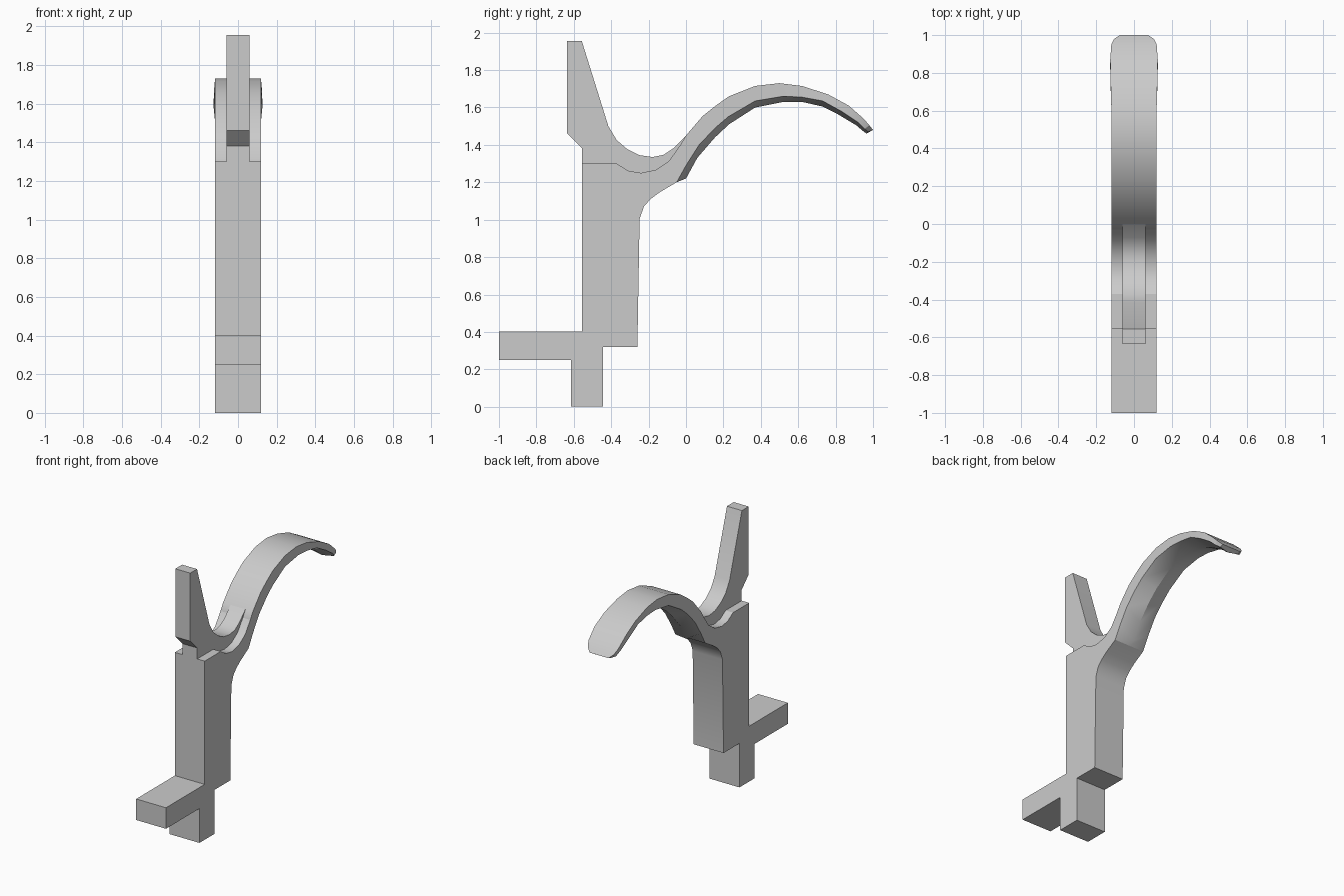
import bpy, bmesh, math


def add_mesh(name, rings):
    """Closed solid skinned through matching rings of points."""
    bm = bmesh.new()
    rows = [[bm.verts.new(p) for p in ring] for ring in rings]
    n = len(rows[0])
    for a, b in zip(rows, rows[1:]):
        for i in range(n):
            j = (i + 1) % n
            bm.faces.new((a[i], a[j], b[j], b[i]))
    bm.faces.new(rows[0][::-1])
    bm.faces.new(rows[-1])
    bmesh.ops.recalc_face_normals(bm, faces=bm.faces)
    mesh = bpy.data.meshes.new(name)
    bm.to_mesh(mesh)
    bm.free()
    ob = bpy.data.objects.new(name, mesh)
    bpy.context.collection.objects.link(ob)
    return ob


def plate(name, outline, half):
    """Side profile (y, z) extruded across x."""
    return add_mesh(name, [[(x, y, z) for y, z in outline] for x in (-half, half)])


# Stem with foot, front ledge and saddle shoulders
body = plate("body", [
    (-1, .25), (-1, .403), (-.555, .403), (-.555, 1.3), (-.37, 1.3),
    (-.31, 1.262), (-.24, 1.25), (-.16, 1.267), (-.09, 1.315), (-.03, 1.4),
    (-.05, 1.2), (-.14, 1.147), (-.19, 1.11), (-.225, 1.07), (-.248, 1.005),
    (-.26, .32), (-.443, .32), (-.443, 0), (-.615, 0), (-.615, .25)], .12)

# Narrow upright horn with its curved root
horn = plate("horn", [
    (-.555, 1.22), (-.555, 1.38), (-.635, 1.46), (-.635, 1.955), (-.557, 1.955),
    (-.415, 1.5), (-.37, 1.425), (-.315, 1.378), (-.25, 1.345), (-.18, 1.335),
    (-.12, 1.347), (-.07, 1.38), (0, 1.45), (-.03, 1.36), (-.1, 1.25), (-.2, 1.22)], .06)

# Curved tail: top y,z / side edge y,z / underside ridge y,z / half width
stations = [
    (-.03, 1.4, -.05, 1.2, -.05, 1.2, .12),
    (0, 1.45, 0, 1.29, 0, 1.22, .12),
    (.09, 1.555, .07, 1.4, .06, 1.33, .12),
    (.155, 1.607, .155, 1.49, .155, 1.44, .12),
    (.23, 1.66, .225, 1.55, .23, 1.51, .12),
    (.37, 1.715, .37, 1.635, .37, 1.6, .12),
    (.5, 1.73, .52, 1.66, .52, 1.63, .12),
    (.62, 1.715, .62, 1.655, .62, 1.63, .12),
    (.76, 1.67, .73, 1.635, .73, 1.605, .124),
    (.87, 1.61, .83, 1.58, .81, 1.565, .126),
    (.95, 1.54, .92, 1.52, .91, 1.505, .12),
    (.98, 1.505, .955, 1.485, .945, 1.475, .105),
    (1, 1.48, .975, 1.47, .965, 1.46, .075)]
tail = add_mesh("tail", [
    [(-w, ty, tz), (w, ty, tz), (w, sy, sz), (0, cy, cz), (-w, sy, sz)]
    for ty, tz, sy, sz, cy, cz, w in stations])

# Smooth the curved runs, keep corners crisp
for ob in (body, horn, tail):
    bpy.ops.object.select_all(action='DESELECT')
    ob.select_set(True)
    bpy.context.view_layer.objects.active = ob
    bpy.ops.object.shade_smooth_by_angle(angle=math.radians(30))
